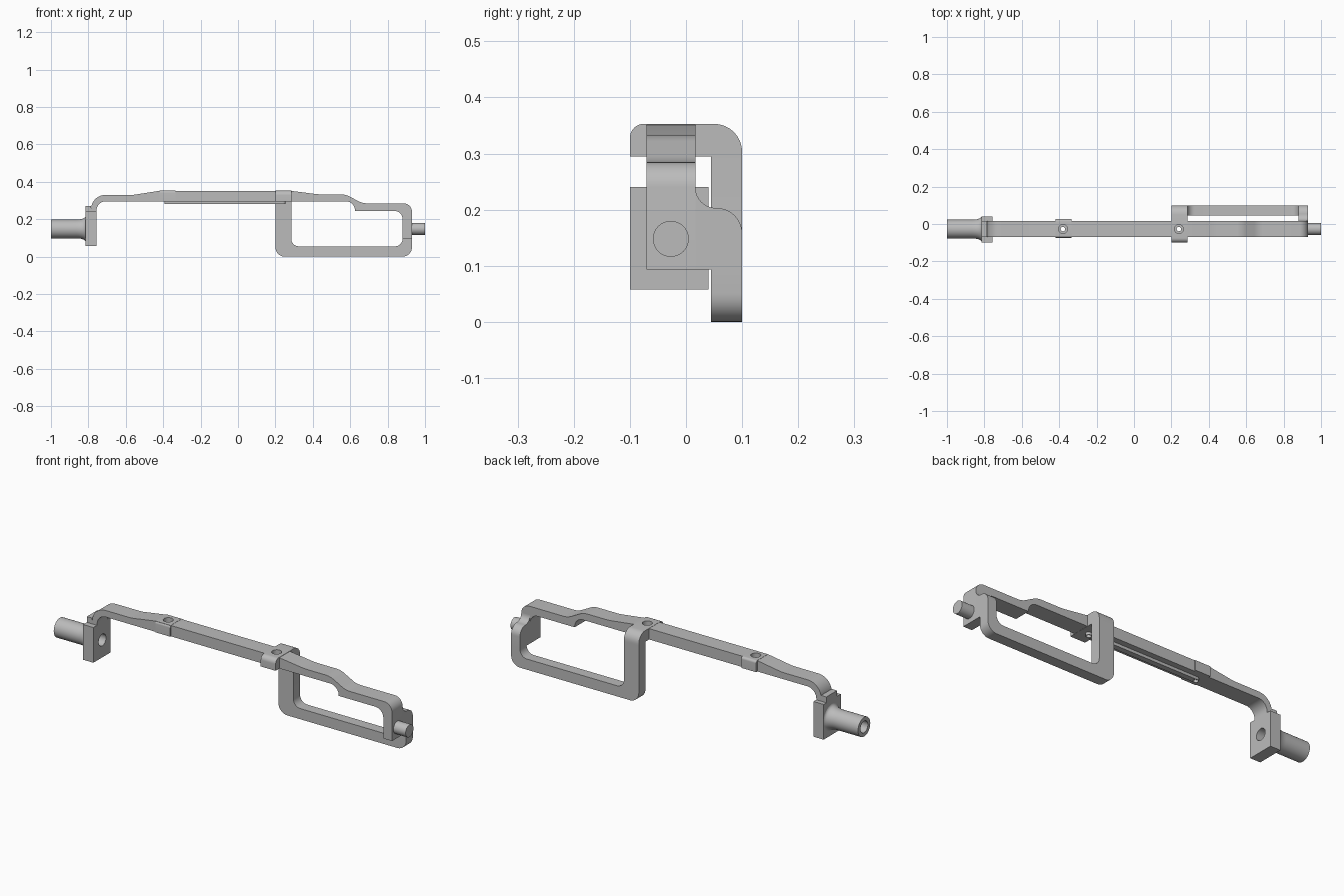
import bpy, bmesh, math
from mathutils import Vector, Matrix

if "Cube" in bpy.data.objects:
    bpy.data.objects.remove(bpy.data.objects["Cube"])

GREY = (0.5, 0.5, 0.5, 1)
metal = bpy.data.materials.new("grey metal")
metal.use_nodes = True
metal.diffuse_color = GREY
metal.node_tree.nodes["Principled BSDF"].inputs["Base Color"].default_value = GREY

BAR_Y = (-0.07, 0.017)
AXIS_Y, AXIS_Z = -0.027, 0.148
SCREW_X = (-0.38, 0.24)


def rounded(corners, steps=8):
    """Outline from (a, b) or (a, b, radius) corners with filleted bends."""
    out = []
    for i, c in enumerate(corners):
        p = Vector(c[:2])
        if len(c) == 2:
            out.append(p)
            continue
        d1 = (Vector(corners[i - 1][:2]) - p).normalized()
        d2 = (Vector(corners[(i + 1) % len(corners)][:2]) - p).normalized()
        half = d1.angle(d2) / 2
        centre = p + (d1 + d2).normalized() * c[2] / math.sin(half)
        reach = c[2] / math.tan(half)
        r1, r2 = p + d1 * reach - centre, p + d2 * reach - centre
        sweep = r1.angle_signed(r2)
        for k in range(steps + 1):
            out.append(centre + Matrix.Rotation(-sweep * k / steps, 2) @ r1)
    return out


def finish(name, bm):
    bmesh.ops.remove_doubles(bm, verts=bm.verts, dist=1e-5)
    bmesh.ops.recalc_face_normals(bm, faces=bm.faces)
    mesh = bpy.data.meshes.new(name)
    bm.to_mesh(mesh)
    bm.free()
    ob = bpy.data.objects.new(name, mesh)
    bpy.context.collection.objects.link(ob)
    mesh.materials.append(metal)
    return ob


def prism(name, corners, axis, lo, hi):
    """Extrude an outline along x (outline in yz), y (xz) or z (xy)."""
    bm = bmesh.new()
    spots = []
    for p in rounded(corners):
        v = list(p)
        v.insert("xyz".index(axis), lo)
        spots.append(bm.verts.new(v))
    face = bm.faces.new(spots)
    shift = Vector([(hi - lo) * (a == axis) for a in "xyz"])
    top = bmesh.ops.extrude_face_region(bm, geom=[face], use_keep_orig=True)["geom"]
    bmesh.ops.translate(bm, vec=shift, verts=[g for g in top if isinstance(g, bmesh.types.BMVert)])
    return finish(name, bm)


def box(name, x, y, z):
    return prism(name, [(x[0], z[0]), (x[1], z[0]), (x[1], z[1]), (x[0], z[1])], "y", *y)


def lathe(name, profile, origin, axis, sides=32):
    """Spin a closed (along, radius) profile round the x or z axis."""
    bm = bmesh.new()
    pts = [Vector((a, 0, r)) if axis == "x" else Vector((r, 0, a)) for a, r in profile]
    vs = [bm.verts.new(p) for p in pts]
    edges = [bm.edges.new((vs[i - 1], vs[i])) for i in range(len(vs))]
    spin = (1, 0, 0) if axis == "x" else (0, 0, 1)
    bmesh.ops.spin(bm, geom=vs + edges, cent=(0, 0, 0), axis=spin, angle=math.tau, steps=sides)
    bmesh.ops.remove_doubles(bm, verts=bm.verts, dist=1e-5)
    bmesh.ops.translate(bm, vec=origin, verts=bm.verts)
    return finish(name, bm)


def rod(name, radius, lo, hi, origin, axis):
    return lathe(name, [(lo, 0), (lo, radius), (hi, radius), (hi, 0)], origin, axis)


def cut(ob, cutter):
    """Subtract the cutter, bake the result and drop the cutter."""
    cutter.hide_render = True
    mod = ob.modifiers.new("hole", "BOOLEAN")
    mod.operation, mod.solver, mod.object = "DIFFERENCE", "EXACT", cutter
    graph = bpy.context.evaluated_depsgraph_get()
    mesh = bpy.data.meshes.new_from_object(ob.evaluated_get(graph))
    ob.modifiers.clear()
    ob.data = mesh
    bpy.data.objects.remove(cutter)


# Long shaped bar with bent ends
bar = prism("main_bar", [
    (-0.785, 0.24), (-0.785, 0.33, 0.075), (-0.56, 0.33, 0.2), (-0.42, 0.352),
    (0.28, 0.352), (0.43, 0.333, 0.3), (0.575, 0.333, 0.1), (0.665, 0.285, 0.1),
    (0.93, 0.285, 0.045), (0.93, 0.093), (0.88, 0.093), (0.88, 0.245, 0.045),
    (0.625, 0.245), (0.625, 0.296, 0.048), (-0.757, 0.296, 0.05), (-0.757, 0.24),
], "y", *BAR_Y)

# Clamp collar and cross arm around the two screw holes
collar = prism("screw_collar", [
    (-0.075, 0.296), (0.027, 0.296), (0.027, 0.353, 0.012), (-0.075, 0.353, 0.012),
], "x", -0.42, -0.335)
cross = prism("cross_arm", [
    (-0.1, 0.295), (-0.1, 0.353, 0.025), (0.1, 0.353, 0.05), (0.1, 0.295),
], "x", 0.2, 0.285)

# Thin strip under the bar with rounded ends
strip = prism("under_strip", [
    (SCREW_X[0] - 0.014, AXIS_Y - 0.014, 0.0139), (SCREW_X[1] + 0.014, AXIS_Y - 0.014, 0.0139),
    (SCREW_X[1] + 0.014, AXIS_Y + 0.014, 0.0139), (SCREW_X[0] - 0.014, AXIS_Y + 0.014, 0.0139),
], "z", 0.281, 0.296)

# Stepped screw holes
for x, holder in zip(SCREW_X, (collar, cross)):
    for part in (bar, holder, strip):
        cut(part, lathe("screw_cutter", [
            (0.2, 0), (0.2, 0.012), (0.33, 0.012), (0.33, 0.024), (0.4, 0.024), (0.4, 0),
        ], (x, AXIS_Y, 0), "z", 24))

# Rear open frame
prism("rear_frame", [
    (0.2, 0.295), (0.2, 0, 0.05), (0.93, 0, 0.05), (0.93, 0.1), (0.88, 0.1),
    (0.88, 0.055, 0.04), (0.285, 0.055, 0.04), (0.285, 0.295),
], "y", 0.045, 0.1)

# Web joining the rear frame to the bar end
prism("frame_web", [
    (0.017, 0.093), (0.045, 0.093), (0.045, 0.1), (0.1, 0.1),
    (0.1, 0.203, 0.045), (0.017, 0.203, 0.036), (0.017, 0.24),
], "x", 0.88, 0.93)

# End pin
rod("end_pin", 0.032, 0.93, 1.0, (0, AXIS_Y, AXIS_Z), "x")

# End plate, its neck and the flared hollow boss
plate = box("end_plate", (-0.815, -0.757), (-0.1, 0.04), (0.058, 0.24))
cut(plate, rod("bore_cutter", 0.03, -0.9, -0.7, (0, AXIS_Y, AXIS_Z), "x"))
box("plate_neck", (-0.815, -0.785), BAR_Y, (0.24, 0.27))
flare = [(-0.865 + 0.05 * math.sin(t), 0.068 - 0.018 * math.cos(t))
         for t in (math.pi / 2 * k / 6 for k in range(7))]
lathe("hollow_boss", [(-1.0, 0.03), (-1.0, 0.05)] + flare + [(-0.815, 0.03)],
      (0, AXIS_Y, AXIS_Z), "x")

# Smooth rounded surfaces, keep hard edges
bpy.ops.object.select_all(action="DESELECT")
for ob in bpy.context.collection.objects:
    if ob.type == "MESH" and metal.name in ob.data.materials:
        ob.select_set(True)
        bpy.context.view_layer.objects.active = ob
bpy.ops.object.shade_smooth_by_angle(angle=math.radians(30))
